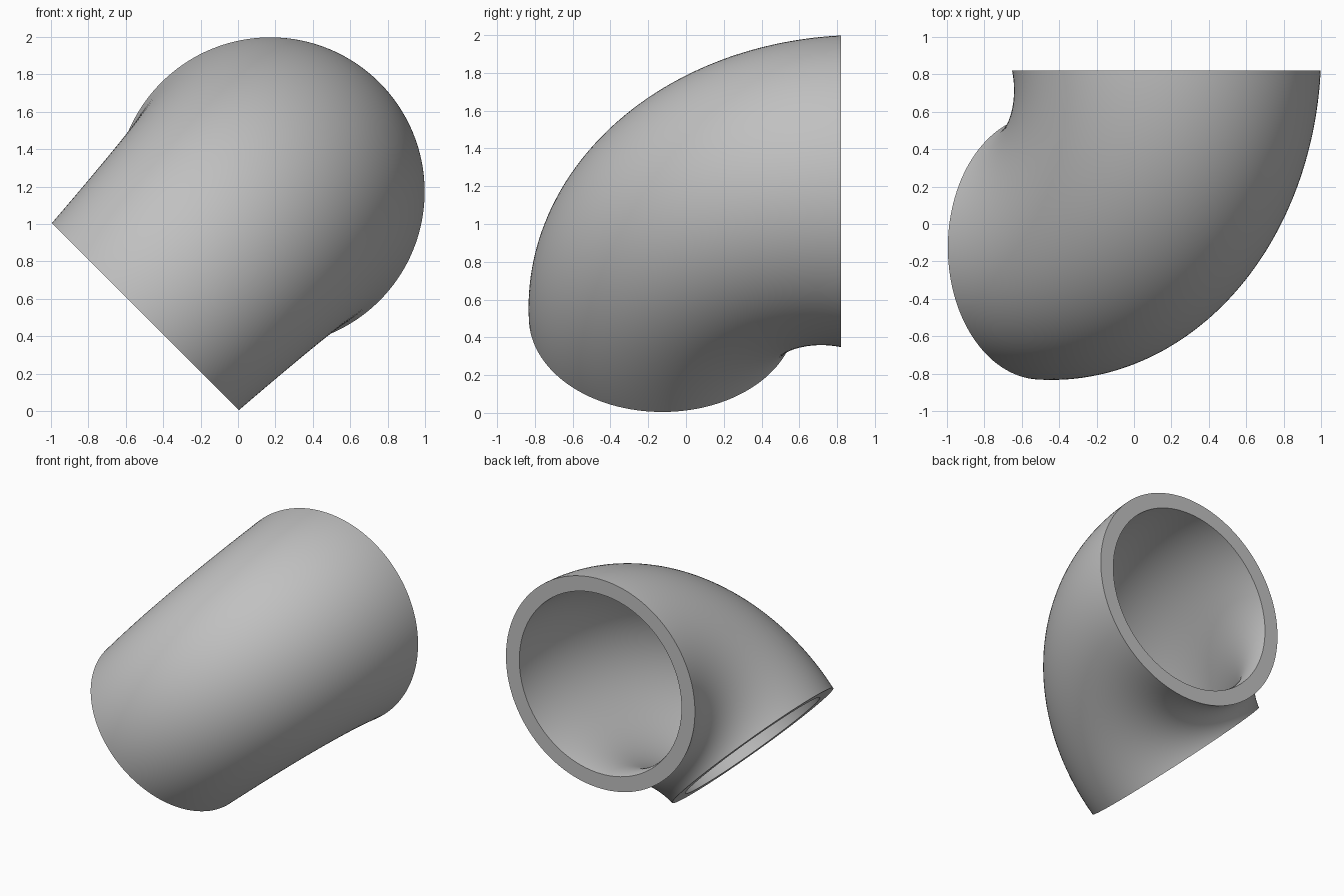
import bpy, bmesh, math
from mathutils import Vector

cube = bpy.data.objects.get("Cube")
if cube:
    bpy.data.objects.remove(cube, do_unlink=True)

grey = bpy.data.materials.new("plain_grey")
grey.use_nodes = True
colour = (0.53, 0.53, 0.53, 1)
grey.diffuse_color = colour
grey.node_tree.nodes["Principled BSDF"].inputs["Base Color"].default_value = colour

# The elbow bends from the back (+y) to the lower right (-x, -z)
BEND = 0.945
WIDE, NARROW, WALL = 0.825, 0.707, 0.117
STEPS, SIDES = 64, 128
back_centre = Vector((0.173, 0.82, 1.173))
out_dir = Vector((-1, 0, -1)).normalized()
side_dir = Vector((1, 0, -1)).normalized()
pivot = back_centre + out_dir * BEND


def ring(bm, turn, radius):
    """One circle of the tapered tube, at a share of the quarter turn."""
    phi = turn * math.pi / 2
    radial = -out_dir * math.cos(phi) + Vector((0, -1, 0)) * math.sin(phi)
    verts = []
    for i in range(SIDES):
        a = 2 * math.pi * i / SIDES
        offset = radial * (BEND + radius * math.cos(a)) + side_dir * radius * math.sin(a)
        verts.append(bm.verts.new(pivot + offset))
    return verts


# Outer skin one way, bore back again, closed into a loop with flat rims
bm = bmesh.new()
turns = [i / STEPS for i in range(STEPS + 1)]
outer = [ring(bm, t, WIDE + (NARROW - WIDE) * t) for t in turns]
bore = [ring(bm, t, WIDE + (NARROW - WIDE) * t - WALL) for t in reversed(turns)]
loops = outer + bore
for k, a in enumerate(loops):
    b = loops[(k + 1) % len(loops)]
    for i in range(SIDES):
        j = (i + 1) % SIDES
        bm.faces.new((a[i], a[j], b[j], b[i]))
bmesh.ops.recalc_face_normals(bm, faces=bm.faces)

mesh = bpy.data.meshes.new("elbow_pipe")
bm.to_mesh(mesh)
bm.free()
mesh.materials.append(grey)
pipe = bpy.data.objects.new("elbow_pipe", mesh)
bpy.context.collection.objects.link(pipe)
bpy.context.view_layer.objects.active = pipe
pipe.select_set(True)
bpy.ops.object.shade_smooth_by_angle(angle=math.radians(40))
